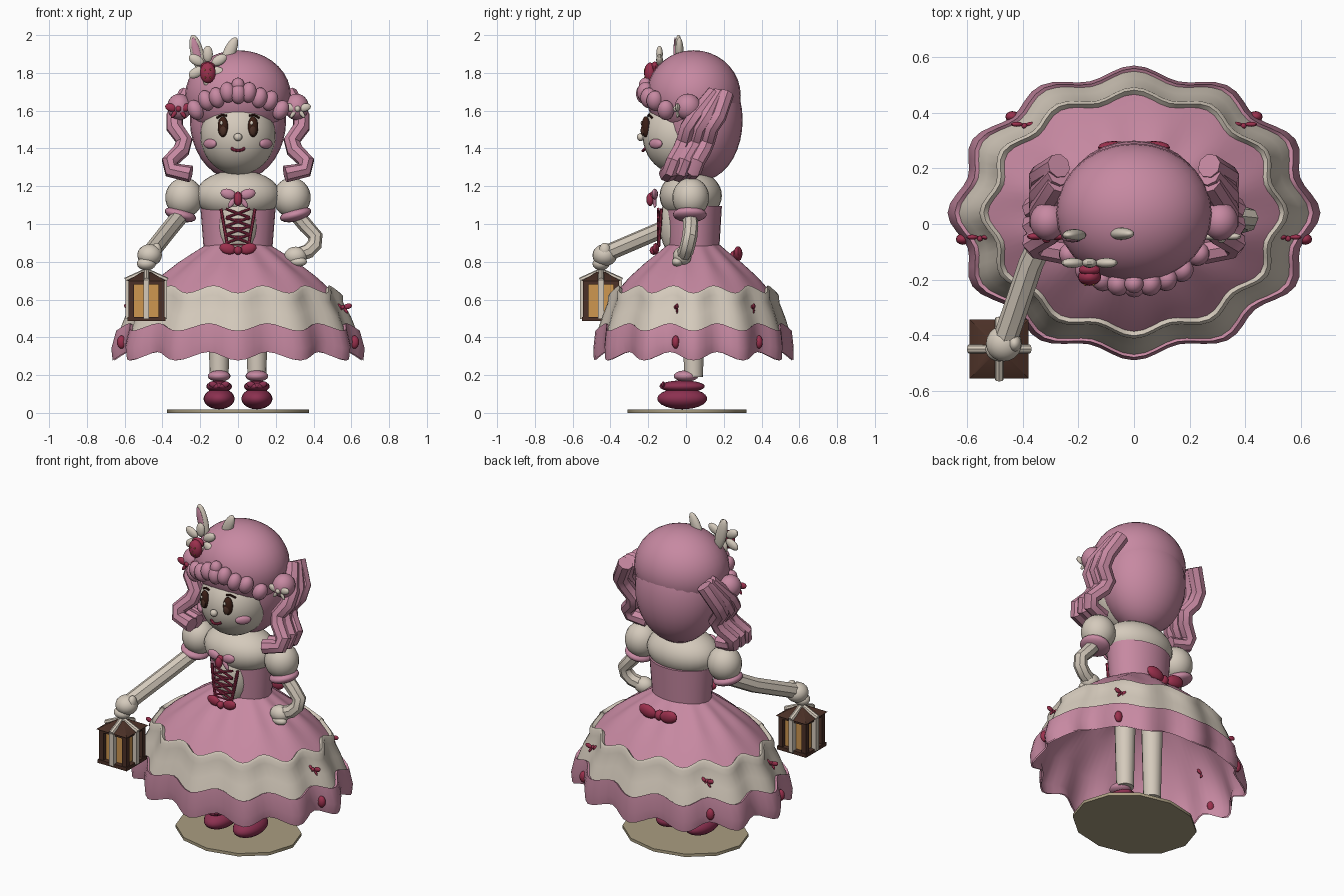
import bpy, bmesh
from math import sin, cos, pi, radians, sqrt
from mathutils import Matrix, Vector, Euler

cube = bpy.data.objects.get("Cube")
if cube:
    bpy.data.objects.remove(cube)


def material(name, r, g, b):
    m = bpy.data.materials.new(name)
    m.use_nodes = True
    m.diffuse_color = (r, g, b, 1)
    m.node_tree.nodes["Principled BSDF"].inputs["Base Color"].default_value = (r, g, b, 1)
    return m


PINK = material("rose pink", .57, .25, .36)
CREAM = material("cream", .66, .59, .50)
RED = material("crimson", .33, .03, .075)
SHOE = material("dark crimson", .26, .03, .08)
BROWN = material("wood brown", .07, .03, .02)
DARK = material("eye brown", .045, .014, .008)
AMBER = material("amber glass", .62, .31, .08)
TAN = material("tan stone", .40, .34, .22)


def add(name, bm, mats, angle=40):
    me = bpy.data.meshes.new(name)
    bmesh.ops.recalc_face_normals(bm, faces=bm.faces)
    bm.to_mesh(me)
    bm.free()
    for m in mats:
        me.materials.append(m)
    for p in me.polygons:
        p.use_smooth = True
    me.set_sharp_from_angle(angle=radians(angle))
    ob = bpy.data.objects.new(name, me)
    bpy.context.collection.objects.link(ob)
    return ob


def place(loc, size, rot=(0, 0, 0)):
    return Matrix.LocRotScale(Vector(loc), Euler([radians(a) for a in rot]), Vector(size))


def ball(name, mat, loc, size, rot=(0, 0, 0), seg=20):
    bm = bmesh.new()
    bmesh.ops.create_uvsphere(bm, u_segments=seg, v_segments=seg * 2 // 3, radius=1,
                              matrix=place(loc, size, rot))
    return add(name, bm, [mat])


def box(name, mat, loc, size, rot=(0, 0, 0)):
    bm = bmesh.new()
    bmesh.ops.create_cube(bm, size=1, matrix=place(loc, size, rot))
    return add(name, bm, [mat])


def cone(name, mat, loc, r1, r2, h, seg=20, rot=(0, 0, 0), size=(1, 1, 1)):
    bm = bmesh.new()
    bmesh.ops.create_cone(bm, cap_ends=True, segments=seg, radius1=r1, radius2=r2,
                          depth=h, matrix=place(loc, size, rot))
    return add(name, bm, [mat])


def tube(name, mat, pts, r):
    cu = bpy.data.curves.new(name, 'CURVE')
    cu.dimensions = '3D'
    cu.bevel_depth, cu.bevel_resolution, cu.use_fill_caps = r, 2, True
    sp = cu.splines.new('POLY')
    sp.points.add(len(pts) - 1)
    for p, co in zip(sp.points, pts):
        p.co = (*co, 1)
    tmp = bpy.data.objects.new(name + " path", cu)
    bpy.context.collection.objects.link(tmp)
    bpy.context.view_layer.update()
    me = tmp.evaluated_get(bpy.context.evaluated_depsgraph_get()).to_mesh()
    bm = bmesh.new()
    bm.from_mesh(me)
    bpy.data.objects.remove(tmp)
    return add(name, bm, [mat])


def bow(name, mat, loc, s, tails=True, knot=None):
    x, y, z = loc
    for k in (-1, 1):
        ball(name + "_loop", mat, (x + k * s * .6, y, z + s * .1), (s * .5, s * .2, s * .32), (0, -k * 15, 0), 12)
        if tails:
            ball(name + "_tail", mat, (x + k * s * .35, y, z - s * .4), (s * .17, s * .12, s * .42), (0, -k * 35, 0), 12)
    ball(name + "_knot", knot or mat, (x, y - s * .12, z), (s * .24, s * .24, s * .26), seg=12)


# Skirt: scalloped elliptical rings (half x, half y, height, ripple, colour below)
RINGS = [(.17, .14, .89, 0, 0), (.24, .19, .845, .015, 0), (.33, .265, .785, .03, 0),
         (.43, .35, .71, .04, 0), (.505, .41, .64, .04, 1), (.52, .425, .655, .04, 1),
         (.535, .435, .64, .04, 1), (.535, .437, .605, .04, 1), (.575, .465, .53, .04, 1),
         (.605, .49, .45, .04, 0), (.62, .50, .455, .04, 0), (.645, .51, .36, .04, 0),
         (.635, .505, .30, .045, 0)]


def skirt_point(ring, a, k=1.0):
    rx, ry, z, amp, _ = ring
    f = k * (1 + amp * cos(12 * a))
    return Vector((rx * f * cos(a), .04 + ry * f * sin(a), z - .5 * amp * cos(12 * a)))


def skirt(name, rings, mats, k=1.0, n=96):
    bm = bmesh.new()
    rows = [[bm.verts.new(skirt_point(r, 2 * pi * i / n, k)) for i in range(n)] for r in rings]
    for j in range(len(rows) - 1):
        for i in range(n):
            q = (i + 1) % n
            f = bm.faces.new((rows[j][i], rows[j][q], rows[j + 1][q], rows[j + 1][i]))
            f.material_index = rings[j][4]
    add(name, bm, mats, 50)


skirt("skirt", RINGS, [PINK, CREAM])
skirt("skirt_lining", RINGS[:4] + RINGS[8:9] + RINGS[11:], [PINK, PINK], .985)

for a in (-11, 45, 135, 191):
    p = skirt_point(RINGS[8], radians(a), 1.01)
    bow("skirt_bow", RED, (p.x, p.y, .56), .045)
    p = skirt_point(RINGS[11], radians(a), 1.0)
    ball("skirt_berry", RED, (p.x, p.y, .375), (.025, .02, .035), seg=12)

# Torso
cone("bodice", PINK, (0, .04, .97), .18, .2, .25, 28, size=(1, .75, 1))
ball("blouse", CREAM, (0, .025, 1.15), (.225, .165, .135), seg=28)
ball("bodice_panel", CREAM, (0, -.04, 1.0), (.11, .1, .18))
for s in (-1, 1):
    tube("lace_rail", RED, [(s * .055, -.145, .88), (s * .09, -.13, 1.08)], .009)
    for i in range(4):
        z = .90 + i * .045
        tube("lace", RED, [(-s * .06, -.147, z), (s * .065, -.147, z + .045)], .007)
for i in range(4):
    tube("lace_rung", RED, [(-.06, -.145, .89 + i * .045), (.06, -.145, .89 + i * .045)], .005)
bow("chest_bow", PINK, (0, -.165, 1.15), .085, knot=RED)
ball("chest_berry", RED, (0, -.19, 1.13), (.022, .02, .035), seg=12)
bow("waist_bow", RED, (0, -.16, .86), .09, False)
bow("back_bow", RED, (0, .275, .83), .12, False)

# Sleeves and arms
for s in (-1, 1):
    ball("puff_sleeve", CREAM, (s * .285, .025, 1.14), (.1, .098, .105))
    ball("sleeve_cuff", PINK, (s * .305, .02, 1.05), (.085, .09, .036), (0, -s * 15, 0))
tube("right_arm", CREAM, [(-.3, .01, 1.05), (-.37, -.14, .965), (-.465, -.42, .845)], .045)
tube("left_arm", CREAM, [(.31, .02, 1.05), (.36, .025, .99), (.41, .02, .935), (.405, .01, .89),
                         (.37, 0, .855), (.3, -.02, .83)], .04)
ball("right_hand", CREAM, (-.468, -.43, .835), (.065, .065, .058))
ball("right_thumb", CREAM, (-.43, -.43, .86), (.025, .03, .04))
ball("right_fingers", CREAM, (-.485, -.45, .79), (.05, .045, .035))
ball("left_hand", CREAM, (.305, -.02, .83), (.06, .05, .05))
ball("left_fingers", CREAM, (.32, -.045, .80), (.045, .03, .025))

# Lantern
LX, LY = -.485, -.45
box("lantern_base", BROWN, (LX, LY, .497), (.2, .2, .022))
box("lantern_glass", AMBER, (LX, LY, .595), (.14, .14, .18))
box("lantern_top", BROWN, (LX, LY, .69), (.19, .19, .02))
cone("lantern_roof", BROWN, (LX, LY, .722), .15, .03, .05, 4, (0, 0, 45))
tube("lantern_hook", CREAM, [(LX, LY, .73), (LX, LY, .8)], .014)
for i in range(4):
    u, v = cos(i * pi / 2), sin(i * pi / 2)
    box("lantern_corner", BROWN, (LX + .08 * (u - v), LY + .08 * (u + v), .595), (.03, .03, .19))
    box("lantern_strap", CREAM, (LX + .095 * u, LY + .095 * v, .597), (.03, .03, .2))
    tube("lantern_rafter", CREAM, [(LX, LY, .75), (LX + .11 * u, LY + .11 * v, .70)], .016)

# Legs, socks, shoes and stand
for s in (-1, 1):
    x = s * .1
    cone("leg", CREAM, (x, .04, .5), .05, .065, .62, 16)
    ball("sock_cuff", PINK, (x, .0, .195), (.06, .065, .03))
    ball("shoe", SHOE, (x, -.02, .075), (.082, .132, .056))
    ball("shoe_collar", SHOE, (x, -.02, .14), (.068, .12, .032))
    bow("shoe_bow", SHOE, (x, -.12, .145), .05, False)
cone("stand", TAN, (0, .005, .009), .375, .375, .018, 12, size=(1, .84, 1))

# Head and face
ball("head", CREAM, (0, -.03, 1.47), (.2, .2, .21), seg=32)
ball("nose", CREAM, (0, -.24, 1.46), (.023, .02, .021), seg=12)
tube("mouth", RED, [(.035 * t, -.228 + .012 * t * t, 1.388 + .012 * t * t) for t in (-1, -.5, 0, .5, 1)], .008)
for s in (-1, 1):
    ball("eye", DARK, (s * .08, -.213, 1.515), (.028, .022, .055), (0, 0, s * 20))
    ball("iris", BROWN, (s * .08, -.229, 1.495), (.018, .01, .028), (0, 0, s * 20), 12)
    ball("eye_shine", CREAM, (s * .08 - .008, -.235, 1.535), (.008, .005, .011), seg=10)
    tube("lash", DARK, [(s * .06, -.2, 1.573), (s * .085, -.195, 1.578), (s * .112, -.18, 1.562)], .006)
    ball("cheek", PINK, (s * .148, -.16, 1.425), (.046, .018, .026), (0, 0, s * 45))

# Hair
ball("hair_cap", PINK, (0, .04, 1.68), (.28, .25, .24), seg=28)
ball("hair_back", PINK, (0, .08, 1.55), (.255, .22, .32), seg=28)
for i in range(9):
    x = -.225 + i * .0565
    ball("fringe_curl", PINK, (x, .03 - sqrt(.0625 - x * x * .85), 1.69 - 1.7 * x * x + .012 * (i % 2)),
         (.042, .045, .055), (0, x * 120, 0), 14)
ball("fringe_centre_curl", PINK, (0, -.215, 1.735), (.035, .035, .04), seg=14)
for s in (-1, 1):
    for j in range(3):
        d = (j - 1) * .06
        tube("side_lock", PINK, [(s * .27, .18 + d * .5, 1.69), (s * .335, .11 + d, 1.57),
                                 (s * .335, .07 + d, 1.51), (s * .285, .05 + d, 1.44),
                                 (s * .30, .03 + d, 1.39), (s * .36, -.005 + d, 1.33),
                                 (s * .35, -.02 + d, 1.285), (s * .25, -.04 + d, 1.265)], .045)
    ball("lock_puff", PINK, (s * .31, .01, 1.62), (.065, .07, .07))
    bow("hair_bow", RED if s < 0 else CREAM, (s * .315, -.045, 1.61), .065)

# Ears, flower and berry on the head
ball("right_ear", CREAM, (-.215, -.04, 1.90), (.035, .022, .105), (0, -14, 0))
ball("right_ear_inner", PINK, (-.22, -.058, 1.91), (.02, .008, .08), (0, -14, 0))
ball("left_ear", CREAM, (-.045, -.035, 1.91), (.032, .022, .085), (0, 24, 0))
for i in range(6):
    a = radians(90 + i * 60)
    ball("petal", CREAM, (-.16 + .07 * cos(a), -.14, 1.835 + .065 * sin(a)), (.045, .018, .027),
         (0, -90 - i * 60, 0), 14)
ball("hair_berry", RED, (-.16, -.19, 1.80), (.042, .032, .055), seg=16)
ball("flower_heart", RED, (-.16, -.165, 1.83), (.04, .02, .03), seg=14)
for u, w in ((-.016, .015), (.014, .018), (0, -.005), (-.014, -.025), (.014, -.025)):
    ball("berry_seed", AMBER, (-.16 + u, -.218, 1.80 + w), (.004, .005, .005), seg=8)
